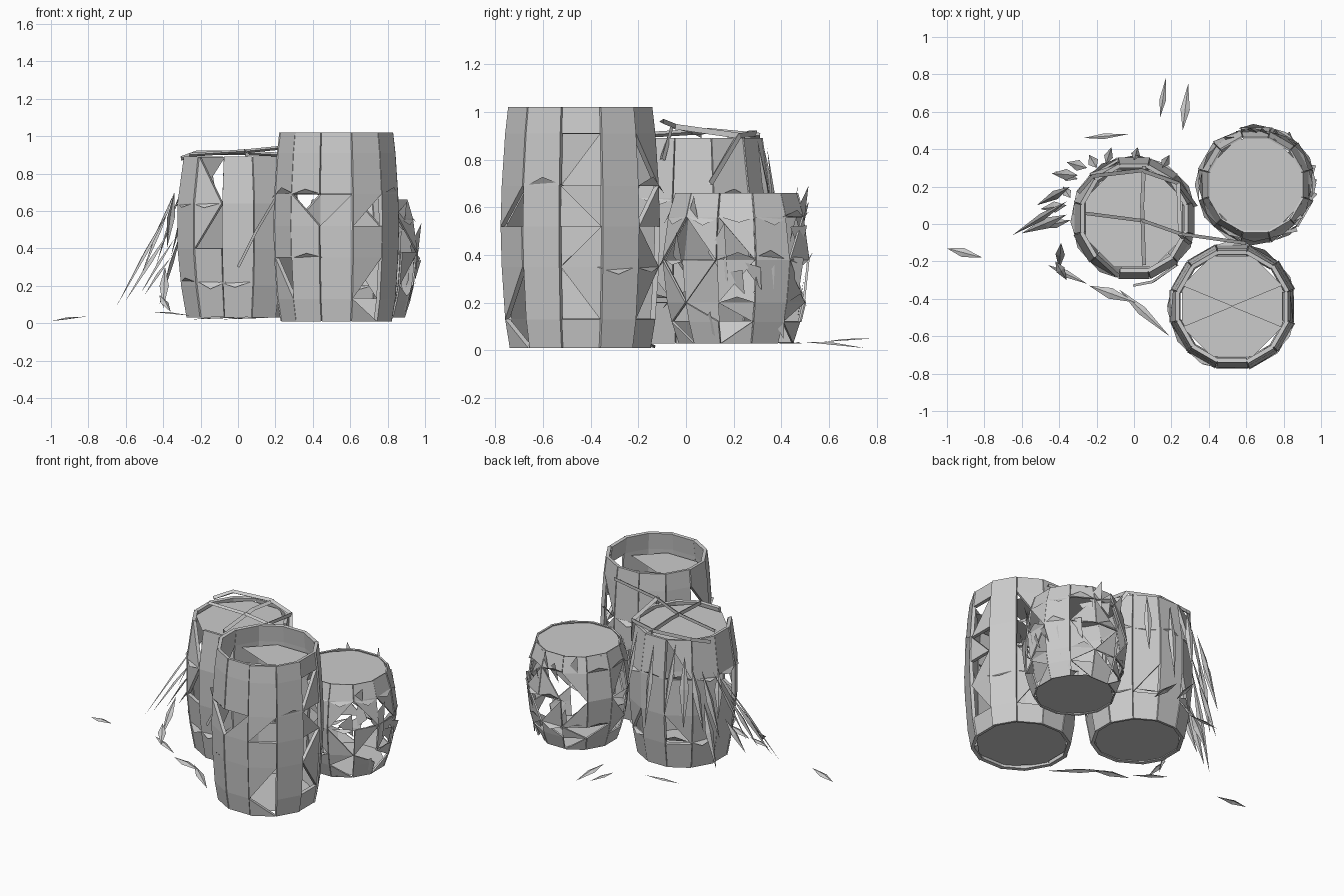
import bpy, math, random
from mathutils import Vector

if "Cube" in bpy.data.objects:
    bpy.data.objects.remove(bpy.data.objects["Cube"])


def make(name, verts, faces, thick=0):
    me = bpy.data.meshes.new(name)
    me.from_pydata([tuple(v) for v in verts], [], faces)
    me.update()
    ob = bpy.data.objects.new(name, me)
    bpy.context.collection.objects.link(ob)
    if thick:
        m = ob.modifiers.new("thickness", 'SOLIDIFY')
        m.thickness = thick
        m.offset = -1
    return ob


def polar(c, r, a, z):
    return Vector((c[0] + r * math.cos(a), c[1] + r * math.sin(a), z))


def barrel(name, c, levels, gap, lid, base, hoops, seed, n=12, thick=0.022, lid_holes=()):
    rng = random.Random(seed)
    step = math.tau / n
    last = len(levels) - 2
    # separate staves: every second one has triangles broken out between the rims
    v, f = [], []
    for i in range(n):
        a = -math.pi / 2 + i * step
        lift = rng.uniform(-0.005, 0.005)
        b = len(v)
        for z, r in levels:
            v += [polar(c, r + lift, a - step * 0.485, z), polar(c, r + lift, a + step * 0.485, z)]
        for k in range(last + 1):
            q = b + 2 * k
            if (i // 2 + k) % 2:
                tris = [(q, q + 1, q + 3), (q, q + 3, q + 2)]
            else:
                tris = [(q, q + 1, q + 2), (q + 1, q + 3, q + 2)]
            p = gap if i % 2 else gap * 0.2
            if k in (0, last):
                p *= 0.25
            if rng.random() < p:
                tris.pop(rng.randrange(2))
            f += tris
    make(name + "_staves", v, f, thick)
    # lid and bottom boards, as fans so that pieces can be missing
    for part, (z, r) in (("lid", lid), ("bottom", base)):
        ring = [polar(c, r, math.pi / 8 + k * math.pi / 4, z) for k in range(8)]
        fan = [(8, k, (k + 1) % 8) for k in range(8) if part == "bottom" or k not in lid_holes]
        if part == "bottom":
            fan = [t[::-1] for t in fan]
        make(name + "_" + part, ring + [Vector((c[0], c[1], z))], fan)
    # remnants of the hoops: pointed slivers on some staves
    v, f = [], []
    for z, r in hoops:
        for i in range(n):
            if rng.random() < .3:
                continue
            a = -math.pi / 2 + i * step + rng.uniform(-.08, .08)
            b = len(v)
            h = rng.choice((-1, 1)) * rng.uniform(0.02, 0.04)
            v += [polar(c, r, a - step * .52, z), polar(c, r, a + step * .52, z),
                  polar(c, r + .01, a, z + h)]
            f.append((b, b + 1, b + 2))
    make(name + "_hoops", v, f)


barrel("front_barrel", (0.525, -0.44),
       [(0.01, .305), (.13, .325), (.35, .34), (.52, .345), (.69, .34), (.91, .325), (1.02, .312)],
       0.75, (.89, .29), (.03, .29), [(.35, .338), (.69, .338)], 4, lid_holes=(3, 7))
barrel("left_barrel", (0.0, 0.03),
       [(.03, .285), (.2, .315), (.4, .335), (.64, .335), (.89, .3)],
       0.5, (.87, .28), (.04, .275), [(.22, .315), (.64, .33)], 11)
barrel("small_barrel", (0.65, 0.21),
       [(.03, .25), (.12, .28), (.2, .3), (.38, .32), (.56, .295), (.66, .265)],
       1.0, (.65, .265), (.04, .25), [(.2, .298), (.38, .315), (.56, .295)], 7, thick=0.01)

# loose shards around the small barrel
rng = random.Random(5)
v, f = [], []
for i in range(14):
    a = -0.9 + i * 0.23
    z = rng.uniform(.1, .58)
    r = .33 - abs(z - .38) * .18
    b = len(v)
    v += [polar((.65, .21), r - .03, a - .2, z), polar((.65, .21), r + .01, a + .06, z + rng.uniform(-.03, .14)),
          polar((.65, .21), r - .02, a + .1, max(.03, z + rng.uniform(-.14, -.05)))]
    f.append((b, b + 1, b + 2))
make("small_barrel_splinters", v, f)


def blades(name, items):
    # each blade: slightly folded pointed leaf from p to q with a width
    v, f = [], []
    for p, q, w in items:
        p, q = Vector(p), Vector(q)
        d = q - p
        side = d.cross(Vector((0, 0, 1)))
        side = side.normalized() * w / 2
        up = side.cross(d).normalized() * w * .2
        mid = p.lerp(q, .45)
        b = len(v)
        v += [p, mid + side, q, mid - side, mid + up]
        f += [(b, b + 1, b + 4), (b + 1, b + 2, b + 4), (b + 2, b + 3, b + 4), (b + 3, b, b + 4)]
    make(name, v, f)


def stick(name, pts, r):
    # triangular stem along a path
    v, f = [], []
    for k, p in enumerate(pts):
        d = (Vector(pts[min(k + 1, len(pts) - 1)]) - Vector(pts[max(k - 1, 0)])).normalized()
        s = d.cross(Vector((0, 0, 1))).normalized()
        u = s.cross(d)
        for j in range(3):
            t = j * math.tau / 3
            v.append(Vector(p) + (s * math.cos(t) + u * math.sin(t)) * r)
            if k:
                b, e = 3 * (k - 1), 3 * k
                f.append((b + j, b + (j + 1) % 3, e + (j + 1) % 3, e + j))
    make(name, v, f)


# stems lying across the left barrel
stick("cross_stem", [(.05, -.22, .9), (.04, .1, .92), (.05, .31, .9)], .014)
stick("back_stem", [(-.3, .17, .88), (-.22, .26, .91), (.04, .29, .91), (.24, .22, .9), (.33, .1, .7)], .014)
stick("long_stem", [(-.26, .06, .9), (.05, .02, .92), (.25, -.05, .94), (.6, -.1, .96)], .012)
stick("side_stem", [(.24, .22, .9), (.25, -.06, .94), (.3, -.1, .8)], .014)
stick("front_stem", [(.23, -.22, .72), (.1, -.31, .5), (0, -.33, .3)], .009)

# dry leaves drooping over the left and back of the left barrel
blades("drooping_leaves", [
    ((-.36, .12, .62), (-.65, -.06, .09), .04), ((-.36, .05, .5), (-.6, -.05, .12), .06),
    ((-.34, .2, .7), (-.52, .1, .25), .05), ((-.34, .02, .45), (-.52, -.02, .16), .05),
    ((-.3, .26, .72), (-.44, .27, .3), .06), ((-.25, .3, .75), (-.36, .33, .35), .06),
    ((-.34, .14, .7), (-.38, .2, .4), .05), ((-.15, .32, .88), (-.12, .41, .4), .05),
    ((0, .34, .85), (.02, .41, .3), .05), ((-.2, .3, .8), (-.24, .37, .35), .06),
    ((.15, .3, .88), (.19, .37, .45), .05),
    ((-.3, .24, .5), (-.42, .28, .1), .06), ((-.36, .1, .35), (-.5, .08, .15), .06)])

# fallen leaves on the ground
blades("fallen_leaves", [
    ((-1, -.13, .01), (-.81, -.18, .035), .05), ((.14, .57, .035), (.17, .78, .05), .035),
    ((.26, .5, .035), (.29, .75, .01), .05), ((-.27, .46, .03), (-.03, .48, .03), .03),
    ((-.24, -.33, .02), (.01, -.42, .03), .06), ((-.08, -.35, .02), (.19, -.6, .03), .05),
    ((-.42, -.2, .15), (-.36, -.3, .06), .05), ((-.46, -.22, .06), (-.25, -.32, .04), .04),
    ((-.39, -.1, .3), (-.4, -.24, .08), .05)])
